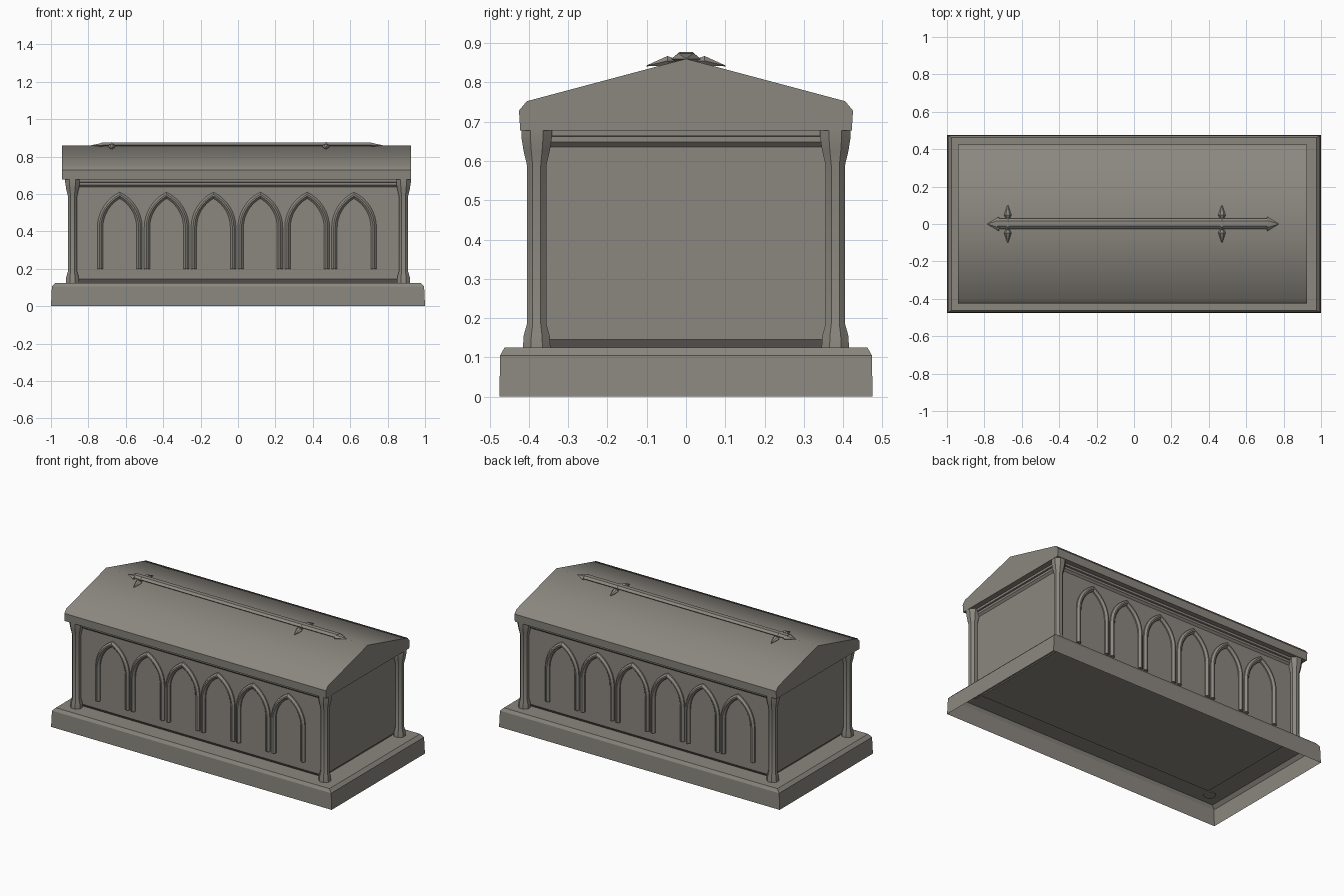
import bpy
from math import sin, cos, pi, atan2, sqrt
from mathutils import Vector

cube = bpy.data.objects.get("Cube")
if cube:
    bpy.data.objects.remove(cube, do_unlink=True)

STONE = (0.26, 0.245, 0.215, 1)
stone = bpy.data.materials.new("weathered_stone")
stone.use_nodes = True
stone.diffuse_color = STONE
bsdf = stone.node_tree.nodes["Principled BSDF"]
bsdf.inputs["Base Color"].default_value = STONE
bsdf.inputs["Roughness"].default_value = 0.9


def loft(name, rings, start_cap=True, end_cap=True, smooth=0):
    """Skin a list of closed rings that share one point count."""
    n = len(rings[0])
    verts = [p for ring in rings for p in ring]
    faces = []
    for r in range(len(rings) - 1):
        a, b = r * n, (r + 1) * n
        for i in range(n):
            j = (i + 1) % n
            faces.append((a + i, a + j, b + j, b + i))
    if start_cap:
        faces.append(tuple(reversed(range(n))))
    if end_cap:
        faces.append(tuple(range(len(verts) - n, len(verts))))
    mesh = bpy.data.meshes.new(name)
    mesh.from_pydata(verts, [], faces)
    mesh.materials.append(stone)
    obj = bpy.data.objects.new(name, mesh)
    bpy.context.collection.objects.link(obj)
    if smooth:
        bpy.ops.object.select_all(action='DESELECT')
        obj.select_set(True)
        bpy.context.view_layer.objects.active = obj
        bpy.ops.object.shade_smooth_by_angle(angle=smooth)
    return obj


def rect(z, hx, hy):
    return [(-hx, -hy, z), (hx, -hy, z), (hx, hy, z), (-hx, hy, z)]


def octagon(x, y, z, r):
    angles = [pi / 8 + k * pi / 4 for k in range(8)]
    return [(x + r * cos(a), y + r * sin(a), z) for a in angles]


def spike(name, profile, axis, sides, flat=1.0):
    """Skin (centre, radius) stations along x or y; flat squashes height."""
    rings = []
    for centre, r in profile:
        ring = []
        for k in range(sides):
            a = 2 * pi * k / sides
            side, up = r * cos(a), r * flat * sin(a)
            off = (0, side, up) if axis == 'x' else (-side, 0, up)
            ring.append(Vector(centre) + Vector(off))
        rings.append(ring)
    if axis == 'x' and profile[-1][0][0] < profile[0][0][0]:
        rings.reverse()
    if axis == 'y' and profile[-1][0][1] < profile[0][0][1]:
        rings.reverse()
    return loft(name, rings)


# Plinth: hollow underneath, chamfered along the top
loft("plinth", [rect(0, 1, 0.475), rect(0.105, 0.995, 0.473),
                rect(0.125, 0.975, 0.462)], start_cap=False)

# Chest: undercut foot, plain panel, stepped cornice
BX, BY = 0.868, 0.368
steps = [(0.12, -0.02), (0.145, 0), (0.636, 0), (0.648, 0.012),
         (0.662, 0.012), (0.664, 0.022), (0.69, 0.022)]
loft("chest", [rect(z, BX + d, BY + d) for z, d in steps])

# Corner columns with flared foot and head
column = [(0.12, 0.038), (0.155, 0.036), (0.185, 0.027), (0.59, 0.027),
          (0.625, 0.036), (0.66, 0.042), (0.685, 0.042)]
for sx, end in ((-1, "right"), (1, "left")):
    for sy, side in ((-1, "front"), (1, "back")):
        loft(f"{side}_{end}_column",
             [octagon(sx * 0.885, sy * 0.38, z, r) for z, r in column],
             smooth=0.5)

# Pitched lid with thick eaves
half = [(0.422, 0.678), (0.425, 0.728), (0.405, 0.752)]
section = half + [(0, 0.86)] + [(-y, z) for y, z in reversed(half)]
loft("lid", [[(x, y, z) for y, z in section] for x in (-0.94, 0.925)],
     smooth=0.7)


# Pointed arch mouldings along both long walls
def arch_line(w, spring=0.42, foot=0.2, c=0.09, n=8):
    """One offset line of the arch, from left foot to right foot."""
    top = atan2(sqrt((w + c) ** 2 - c * c), c)
    arc = [(c - (w + c) * cos(top * k / n), spring + (w + c) * sin(top * k / n))
           for k in range(n + 1)]
    left = [(-w, foot)] + [(x - 0 if k < n else 0, z)
                           for k, (x, z) in enumerate(arc)]
    return left + [(-x, z) for x, z in reversed(left[:-1])]


lines = [(0.12, -0.01), (0.12, 0.008), (0.109, 0.02), (0.101, 0.02),
         (0.09, 0.008), (0.09, -0.01)]
for sy, side in ((-1, "front"), (1, "back")):
    for k in range(6):
        cx = -0.632 + 0.2505 * k
        paths = [[(cx - sy * x, sy * (BY + d), z) for x, z in arch_line(w)]
                 for w, d in lines]
        loft(f"{side}_arch_{k + 1}", [list(r) for r in zip(*paths)],
             smooth=0.5)

# Ridge rod with pointed ends
RZ = 0.863
spike("ridge_rod", [((-0.73, 0.002, RZ), 0.028), ((0.715, 0.002, RZ), 0.028)],
      'x', 6, 0.5)
for tip, base, name in ((-0.783, -0.722, "right"), (0.772, 0.712, "left")):
    spike(f"{name}_rod_point",
          [((base, 0, RZ - 0.003), 0.038), ((tip, 0, RZ - 0.003), 0.002)],
          'x', 6, 0.42)

# Crossing leaves on the ridge rod
for x, name in ((-0.675, "right"), (0.47, "left")):
    for sy, side in ((-1, "front"), (1, "back")):
        spike(f"{name}_{side}_leaf",
              [((x, sy * 0.025, 0.853), 0.008),
               ((x, sy * 0.047, 0.855), 0.02),
               ((x, sy * 0.1, 0.842), 0.002)], 'y', 6, 0.7)
    spike(f"{name}_boss", [((x - 0.022, 0, RZ), 0.018), ((x, 0, RZ), 0.033),
                           ((x + 0.022, 0, RZ), 0.018)], 'x', 6, 0.5)
